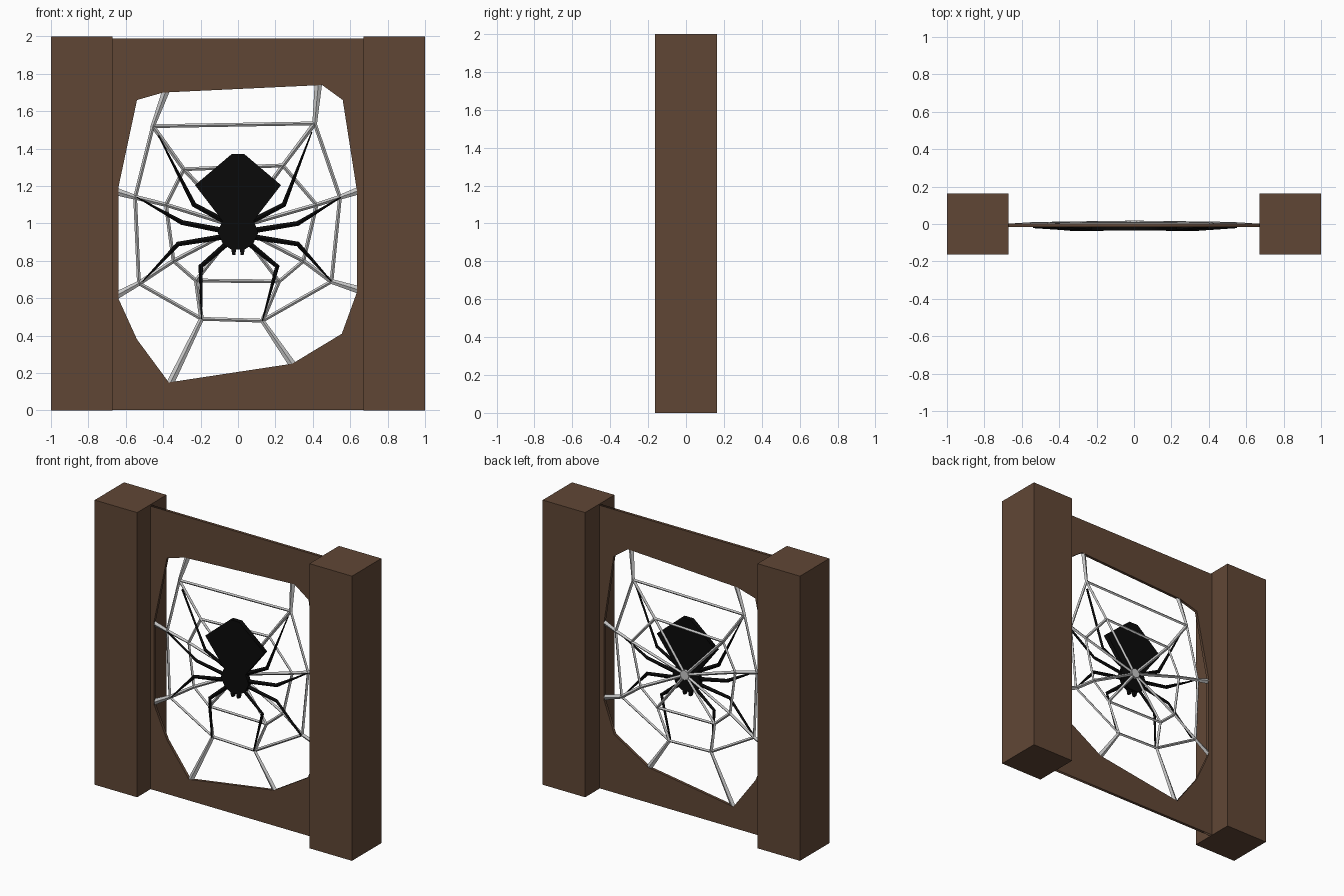
import bpy, bmesh, math
from mathutils import Vector

if "Cube" in bpy.data.objects:
    bpy.data.objects.remove(bpy.data.objects["Cube"])


def material(name, rgb):
    m = bpy.data.materials.new(name)
    m.diffuse_color = (*rgb, 1)
    m.use_nodes = True
    m.node_tree.nodes["Principled BSDF"].inputs["Base Color"].default_value = m.diffuse_color
    return m


WOOD = material("brown wood", (0.118, 0.062, 0.036))
SILK = material("pale silk", (0.58, 0.58, 0.58))
BLACK = material("spider black", (0.003, 0.003, 0.003))


def finish(name, bm, mat):
    bmesh.ops.recalc_face_normals(bm, faces=bm.faces)
    me = bpy.data.meshes.new(name)
    bm.to_mesh(me)
    bm.free()
    me.materials.append(mat)
    ob = bpy.data.objects.new(name, me)
    bpy.context.collection.objects.link(ob)
    return ob


def box(name, lo, hi, mat):
    bm = bmesh.new()
    bmesh.ops.create_cube(bm, size=1)
    for v in bm.verts:
        v.co = [l + (c + 0.5) * (h - l) for c, l, h in zip(v.co, lo, hi)]
    return finish(name, bm, mat)


def plate(name, loops, y0, y1, mat):
    """Upright flat plate from x,z outlines; later loops become holes."""
    cu = bpy.data.curves.new(name, 'CURVE')
    cu.dimensions, cu.fill_mode, cu.extrude = '2D', 'BOTH', (y1 - y0) / 2
    for pts in loops:
        s = cu.splines.new('POLY')
        s.points.add(len(pts) - 1)
        for p, (x, z) in zip(s.points, pts):
            p.co = (x, z, 0, 1)
        s.use_cyclic_u = True
    cu.materials.append(mat)
    ob = bpy.data.objects.new(name, cu)
    bpy.context.collection.objects.link(ob)
    ob.location.y = (y0 + y1) / 2
    ob.rotation_euler.x = math.pi / 2
    bpy.ops.object.select_all(action='DESELECT')
    ob.select_set(True)
    bpy.context.view_layer.objects.active = ob
    bpy.ops.object.convert(target='MESH')


def strand(bm, pts, widths, depth):
    """Four-sided tapered strand swept along x,y,z points."""
    pts = [Vector(p) for p in pts]
    rings = []
    for i, p in enumerate(pts):
        t = Vector()
        if i > 0:
            t += (p - pts[i - 1]).normalized()
        if i < len(pts) - 1:
            t += (pts[i + 1] - p).normalized()
        side = Vector((t.z, 0, -t.x)).normalized() * widths[i] / 2
        back = Vector((0, depth / 2, 0))
        rings.append([bm.verts.new(p + o) for o in (side, back, -side, -back)])
    for a, b in zip(rings, rings[1:]):
        for k in range(4):
            bm.faces.new((a[k], a[k - 1], b[k - 1], b[k]))
    bm.faces.new(rings[0])
    bm.faces.new(rings[-1])


# Frame posts
for side, lo, hi in (("left", -1, -0.67), ("right", 0.67, 1)):
    box(side + "_post", (lo, -0.163, 0), (hi, 0.163, 2), WOOD)

# Thin panel with an irregular opening
rect = [(-0.68, 0.002), (0.68, 0.002), (0.68, 1.99), (-0.68, 1.99)]
hole = [(-0.54, 1.66), (-0.40, 1.70), (0.45, 1.74), (0.56, 1.66),
        (0.635, 1.18), (0.635, 0.63), (0.555, 0.41), (0.29, 0.25),
        (-0.37, 0.15), (-0.54, 0.38), (-0.64, 0.60), (-0.64, 1.19)]
plate("panel", [rect, hole], -0.017, 0.003, WOOD)

# Web spokes: panel end, outer ring joint, inner ring joint
spokes = [((-0.385, 1.71), (-0.455, 1.52), (-0.29, 1.29)),
          ((0.43, 1.75), (0.41, 1.535), (0.24, 1.31)),
          ((0.645, 1.175), (0.545, 1.14), (0.42, 1.10)),
          ((0.645, 0.645), (0.50, 0.69), (0.35, 0.80)),
          ((0.295, 0.24), (0.13, 0.48), (0.22, 0.69)),
          ((-0.365, 0.14), (-0.195, 0.49), (-0.225, 0.695)),
          ((-0.65, 0.615), (-0.53, 0.68), (-0.345, 0.80)),
          ((-0.65, 1.17), (-0.55, 1.14), (-0.385, 1.10))]
bm = bmesh.new()
for spoke in spokes:
    path = [(x, y, z) for (x, z), y in zip(spoke, (-0.007, 0, 0.003))]
    strand(bm, path + [(0, 0.008, 0.98)], (0.04, 0.026, 0.022, 0.022), 0.02)
finish("web_spokes", bm, SILK)

# Web rings between neighbouring spokes
for name, k, y in (("outer_web_ring", 1, 0), ("inner_web_ring", 2, 0.003)):
    bm = bmesh.new()
    for i, spoke in enumerate(spokes):
        (ax, az), (bx, bz) = spokes[i - 1][k], spoke[k]
        strand(bm, [(ax, y, az), (bx, y, bz)], (0.02, 0.02), 0.016)
    finish(name, bm, SILK)

# Knot at the middle of the web
knot = [(0.035 * math.cos(a * math.pi / 4), 0.98 + 0.035 * math.sin(a * math.pi / 4))
        for a in range(8)]
plate("web_knot", [knot], 0.0, 0.018, SILK)


def mirrored(half):
    return half + [(-x, z) for x, z in reversed(half)]


# Spider body
plate("abdomen", [mirrored([(0.08, 1.01), (0.23, 1.205), (0.035, 1.37)])],
      -0.036, -0.004, BLACK)
plate("head", [mirrored([(0.035, 0.86), (0.08, 0.89), (0.108, 0.95), (0.08, 1.025)])],
      -0.036, -0.004, BLACK)
for side, s in (("left", -1), ("right", 1)):
    plate(side + "_fang", [[(s * 0.008, 0.87), (s * 0.038, 0.87), (s * 0.03, 0.83),
                            (s * 0.015, 0.83)]], -0.034, -0.01, BLACK)

# Spider legs: hip, knee, tip
legs = [((-0.05, 1.0), (-0.235, 1.10), (-0.425, 1.47)),
        ((0.05, 1.0), (0.245, 1.10), (0.395, 1.49)),
        ((-0.07, 0.96), (-0.30, 1.005), (-0.54, 1.14)),
        ((0.07, 0.96), (0.32, 1.00), (0.55, 1.14)),
        ((-0.07, 0.93), (-0.32, 0.89), (-0.51, 0.69)),
        ((0.07, 0.93), (0.32, 0.89), (0.50, 0.69)),
        ((-0.05, 0.90), (-0.20, 0.77), (-0.195, 0.49)),
        ((0.05, 0.90), (0.21, 0.77), (0.13, 0.48))]
bm = bmesh.new()
for leg in legs:
    path = [(x, y, z) for (x, z), y in zip(leg, (-0.02, -0.028, -0.012))]
    strand(bm, path, (0.03, 0.026, 0.006), 0.02)
finish("legs", bm, BLACK)
